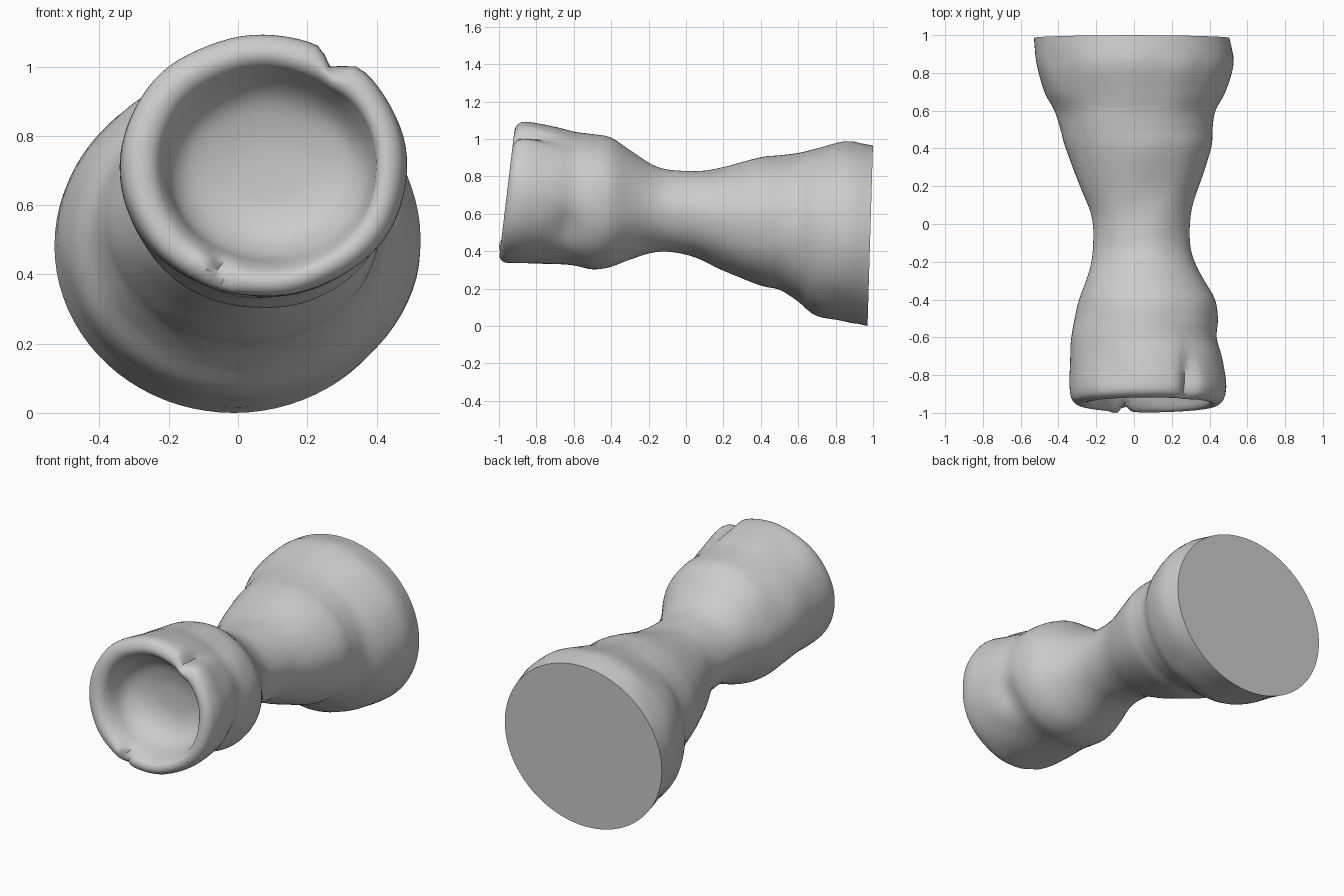
import bpy, bmesh, math
from mathutils import Vector, noise

if "Cube" in bpy.data.objects:
    bpy.data.objects.remove(bpy.data.objects["Cube"])

# Outer cross-sections from flat base to rim: y, x min, x max, z min, z max, tilt
OUTER = [
    (0.985, -.53, .505, .00, .965, .03), (0.85, -.515, .527, .028, .985, 0),
    (0.70, -.475, .485, .055, .95, 0), (0.60, -.42, .43, .13, .925, 0),
    (0.50, -.385, .415, .19, .915, 0), (0.40, -.36, .41, .217, .905, 0),
    (0.20, -.29, .345, .30, .85, 0), (0.05, -.225, .30, .37, .83, 0),
    (-.10, -.215, .295, .397, .835, 0), (-.20, -.225, .32, .39, .87, 0),
    (-.30, -.255, .37, .355, .94, 0), (-.40, -.29, .43, .315, 1.005, 0),
    (-.50, -.315, .45, .30, 1.025, 0), (-.60, -.33, .443, .32, 1.038, 0),
    (-.70, -.335, .465, .333, 1.058, .02), (-.84, -.34, .487, .335, 1.087, .06),
    (-.915, -.335, .48, .337, 1.09, .11),
]
# Rolled rim and hollow bowl
INNER = [
    (-.947, -.315, .46, .355, 1.072, .12), (-.957, -.28, .43, .385, 1.04, .12),
    (-.942, -.245, .405, .41, 1.01, .12), (-.90, -.222, .395, .43, .985, .11),
    (-.82, -.195, .37, .455, .94, .08), (-.765, -.14, .32, .51, .885, .03),
    (-.735, -.04, .22, .59, .80, 0), (-.728, .05, .12, .66, .73, 0),
]
SIDES, STEPS = 80, 4


def spline(keys):
    """Smooth sections through the given ones."""
    keys = [Vector(k) for k in keys]
    out = []
    for i in range(len(keys) - 1):
        a, b, c, d = (keys[min(max(i + j, 0), len(keys) - 1)] for j in (-1, 0, 1, 2))
        for s in range(STEPS):
            t = s / STEPS
            out.append(.5 * (2 * b + (c - a) * t + (2 * a - 5 * b + 4 * c - d) * t * t
                             + (3 * b - a - 3 * c + d) * t ** 3))
    return out + [keys[-1]]


def bump(p, centre, size):
    return math.exp(-sum(((a - b) / s) ** 2 for a, b, s in zip(p, centre, size)))


def sculpt(p, axis):
    """Hand-modelled creases, dents and slight unevenness."""
    if p.y > .9:
        return p
    inward = (axis - p).normalized()
    q = p.copy()
    q += inward * .045 * bump(p, (.29, -.86, 1.03), (.035, .16, .07))   # top crease
    q += inward * .03 * bump(p, (.45, -.64, .52), (.15, .07, .12))      # side dent
    q.y += .04 * bump(p, (-.05, -.98, .41), (.025, .06, .06))           # rim nick
    q.y -= .015 * bump(p, (-.09, -.98, .44), (.03, .06, .04))           # lump by nick
    q += inward * .008 * noise.noise(p * 5)
    return q


bm = bmesh.new()
rings = []
for y, x0, x1, z0, z1, tilt in spline(OUTER + INNER):
    axis = Vector(((x0 + x1) / 2, y, (z0 + z1) / 2))
    ring = []
    for i in range(SIDES):
        a = math.tau * i / SIDES
        dz = math.sin(a) * (z1 - z0) / 2
        p = axis + Vector((math.cos(a) * (x1 - x0) / 2, tilt * dz, dz))
        ring.append(bm.verts.new(sculpt(p, axis)))
    rings.append(ring)
for r, s in zip(rings, rings[1:]):
    for i in range(SIDES):
        j = (i + 1) % SIDES
        bm.faces.new((r[i], r[j], s[j], s[i]))
# Flat base and bowl floor
bm.faces.new(rings[0])
bm.faces.new(rings[-1])
bmesh.ops.recalc_face_normals(bm, faces=bm.faces)

mesh = bpy.data.meshes.new("waisted_cup")
bm.to_mesh(mesh)
bm.free()
cup = bpy.data.objects.new("waisted_cup", mesh)
bpy.context.collection.objects.link(cup)
bpy.context.view_layer.objects.active = cup
cup.select_set(True)
bpy.ops.object.shade_smooth_by_angle(angle=math.radians(50))
